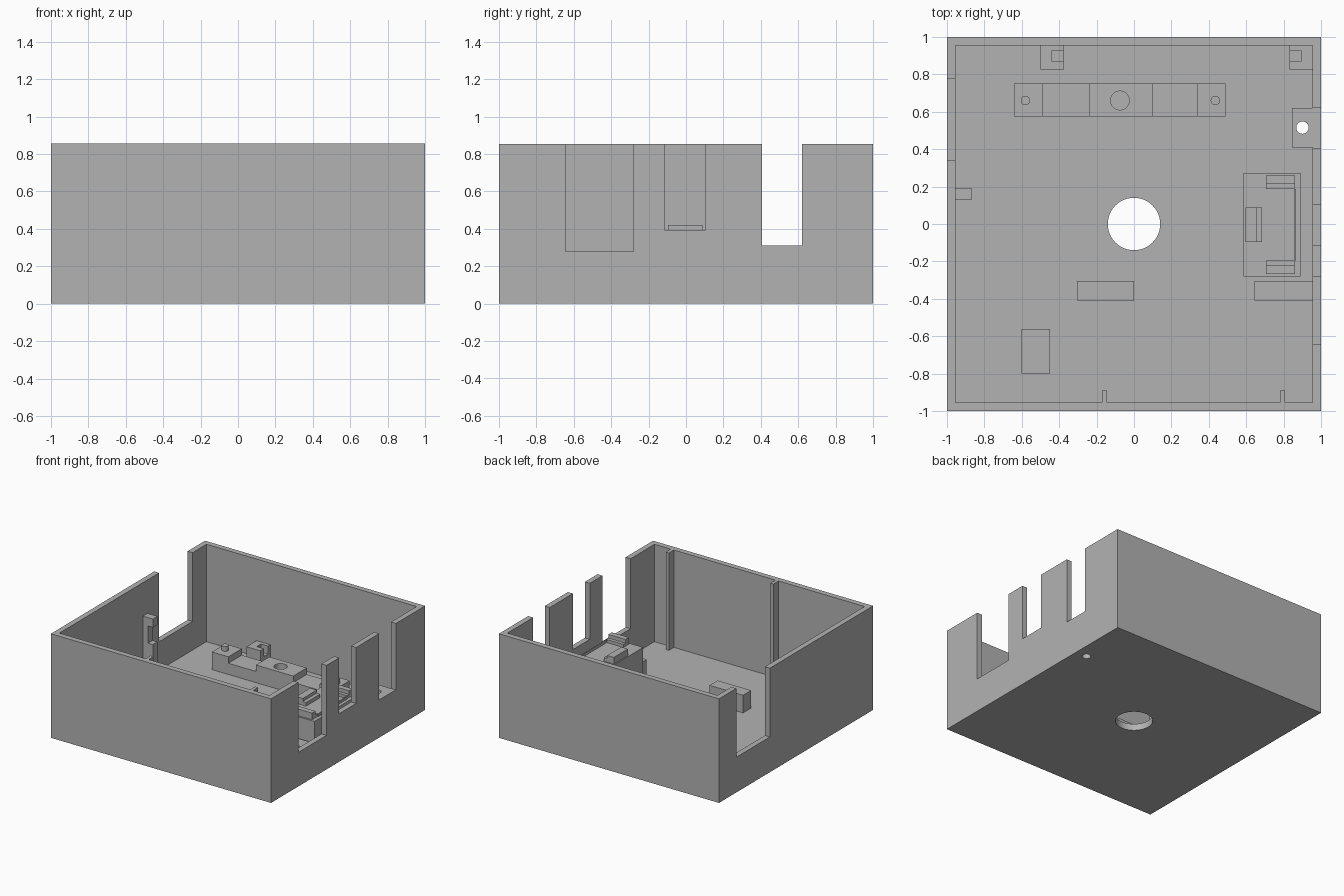
import bpy
import bmesh
from mathutils import Matrix, Vector

if "Cube" in bpy.data.objects:
    bpy.data.objects.remove(bpy.data.objects["Cube"])

HEIGHT = 0.855
FLOOR = 0.055
INNER = 0.955      # inside face of the walls
ROOT = 0.03        # parts are sunk slightly into the floor

grey = bpy.data.materials.new("light_grey")
grey.use_nodes = True
grey.diffuse_color = (0.45, 0.45, 0.45, 1)
grey.node_tree.nodes["Principled BSDF"].inputs["Base Color"].default_value = (0.45, 0.45, 0.45, 1)


def finish(name, bm):
    mesh = bpy.data.meshes.new(name)
    bm.to_mesh(mesh)
    bm.free()
    mesh.materials.append(grey)
    obj = bpy.data.objects.new(name, mesh)
    bpy.context.collection.objects.link(obj)
    return obj


def box(name, x, y, z):
    """Box from (min, max) ranges."""
    bm = bmesh.new()
    size = Vector(r[1] - r[0] for r in (x, y, z))
    mid = Vector((r[0] + r[1]) / 2 for r in (x, y, z))
    bmesh.ops.create_cube(bm, size=1, matrix=Matrix.Translation(mid) @ Matrix.Diagonal(size).to_4x4())
    return finish(name, bm)


def rod(name, x, y, radius, z, sides=48):
    bm = bmesh.new()
    bmesh.ops.create_cone(bm, cap_ends=True, segments=sides, radius1=radius, radius2=radius,
                          depth=z[1] - z[0], matrix=Matrix.Translation((x, y, sum(z) / 2)))
    return finish(name, bm)


def prism(name, profile, y):
    """Extrude an x-z profile along y."""
    bm = bmesh.new()
    face = bm.faces.new([bm.verts.new((px, y[0], pz)) for px, pz in profile])
    new = bmesh.ops.extrude_face_region(bm, geom=[face])["geom"]
    bmesh.ops.translate(bm, vec=(0, y[1] - y[0], 0),
                        verts=[v for v in new if isinstance(v, bmesh.types.BMVert)])
    bmesh.ops.recalc_face_normals(bm, faces=bm.faces)
    return finish(name, bm)


def cut(obj, *cutters):
    """Subtract the cutters, then remove them."""
    for cutter in cutters:
        mod = obj.modifiers.new("cut", "BOOLEAN")
        mod.operation = "DIFFERENCE"
        mod.solver = "EXACT"
        mod.object = cutter
        graph = bpy.context.evaluated_depsgraph_get()
        mesh = bpy.data.meshes.new_from_object(obj.evaluated_get(graph))
        obj.modifiers.clear()
        obj.data = mesh
        bpy.data.objects.remove(cutter)


# Open tray with wall notches and floor holes
tray = box("tray", (-1, 1), (-1, 1), (0, HEIGHT))
cut(tray, box("cavity", (-INNER, INNER), (-INNER, INNER), (FLOOR, 1)))
for y, z in (((-0.645, -0.28), 0.28), ((-0.115, 0.105), 0.395), ((0.405, 0.62), 0.31)):
    cut(tray, box("notch", (0.9, 1.1), y, (z, 1)))
cut(tray, box("notch", (-1.1, -0.9), (0.34, 0.775), (0.29, 1)))
cut(tray, rod("centre_hole", 0, 0, 0.14, (-0.1, 0.2), 64))
cut(tray, rod("small_hole", 0.9, 0.515, 0.033, (-0.1, 0.2), 32))

# Drilled block behind the rear notch
drilled = box("drilled_block", (0.845, 0.96), (0.41, 0.62), (ROOT, 0.31))
cut(drilled, rod("block_hole", 0.9, 0.515, 0.033, (-0.1, 0.5), 32))

# Vertical ribs on the front wall
for side, x in (("right", -0.158), ("left", 0.793)):
    box(side + "_front_rib", (x - 0.014, x + 0.014), (-0.97, -0.89), (ROOT, HEIGHT))

# Slotted stops against the back wall
for side, x, slot in (("right", (-0.5, -0.375), (-0.44, -0.3)),
                      ("left", (0.83, 0.96), (0.8, 0.895))):
    stop = box(side + "_back_stop", x, (0.825, 0.96), (ROOT, 0.185))
    cut(stop, box("slot", slot, (0.87, 0.925), (0.12, 0.3)))

# Castellated mounting bar with locating pins
HIGH, LOW = 0.2, 0.147
bar = prism("mounting_bar", [(-0.64, ROOT), (-0.64, HIGH), (-0.49, HIGH), (-0.49, LOW),
                             (-0.24, LOW), (-0.24, HIGH), (0.1, HIGH), (0.1, LOW),
                             (0.34, LOW), (0.34, HIGH), (0.49, HIGH), (0.49, ROOT)],
            (0.575, 0.75))
cut(bar, rod("bar_hole", -0.075, 0.66, 0.05, (0.08, 0.4)))
for side, x in (("right", -0.58), ("left", 0.435)):
    rod(side + "_bar_pin", x, 0.66, 0.025, (0.15, 0.24), 32)

# C-shaped bracket on the right wall
prism("wall_bracket", [(-0.96, ROOT), (-0.865, ROOT), (-0.865, 0.37), (-0.91, 0.37),
                       (-0.91, 0.51), (-0.865, 0.51), (-0.865, 0.58), (-0.96, 0.58)],
      (0.13, 0.19))

# Plain support blocks on the floor
box("centre_support", (-0.305, 0), (-0.41, -0.305), (ROOT, 0.2))
box("side_support", (0.645, 0.96), (-0.41, -0.305), (ROOT, 0.2))
box("front_support", (-0.6, -0.45), (-0.8, -0.56), (ROOT, 0.2))

# Connector pedestal with stepped lip, back stop and mirrored side clips
BASE = 0.365
box("connector_pedestal", (0.585, 0.89), (-0.28, 0.272), (ROOT, BASE))
prism("connector_lip", [(0.595, BASE - 0.02), (0.595, 0.42), (0.655, 0.42), (0.655, 0.395),
                        (0.685, 0.395), (0.685, BASE - 0.02)], (-0.095, 0.087))
box("connector_back_stop", (0.855, 0.865), (-0.195, 0.187), (BASE - 0.02, 0.385))
for side, s in (("front", -1), ("back", 1)):
    for part, near, far, top in (("clip", 0.218, 0.262, 0.42), ("clip_step", 0.19, 0.218, 0.39)):
        box(side + "_connector_" + part, (0.705, 0.86),
            sorted((s * near - 0.004, s * far - 0.004)), (BASE - 0.02, top))

# Keep hole edges crisp and their walls round
for obj in bpy.data.objects:
    obj.select_set(obj.type == "MESH")
bpy.context.view_layer.objects.active = tray
bpy.ops.object.shade_smooth_by_angle()
